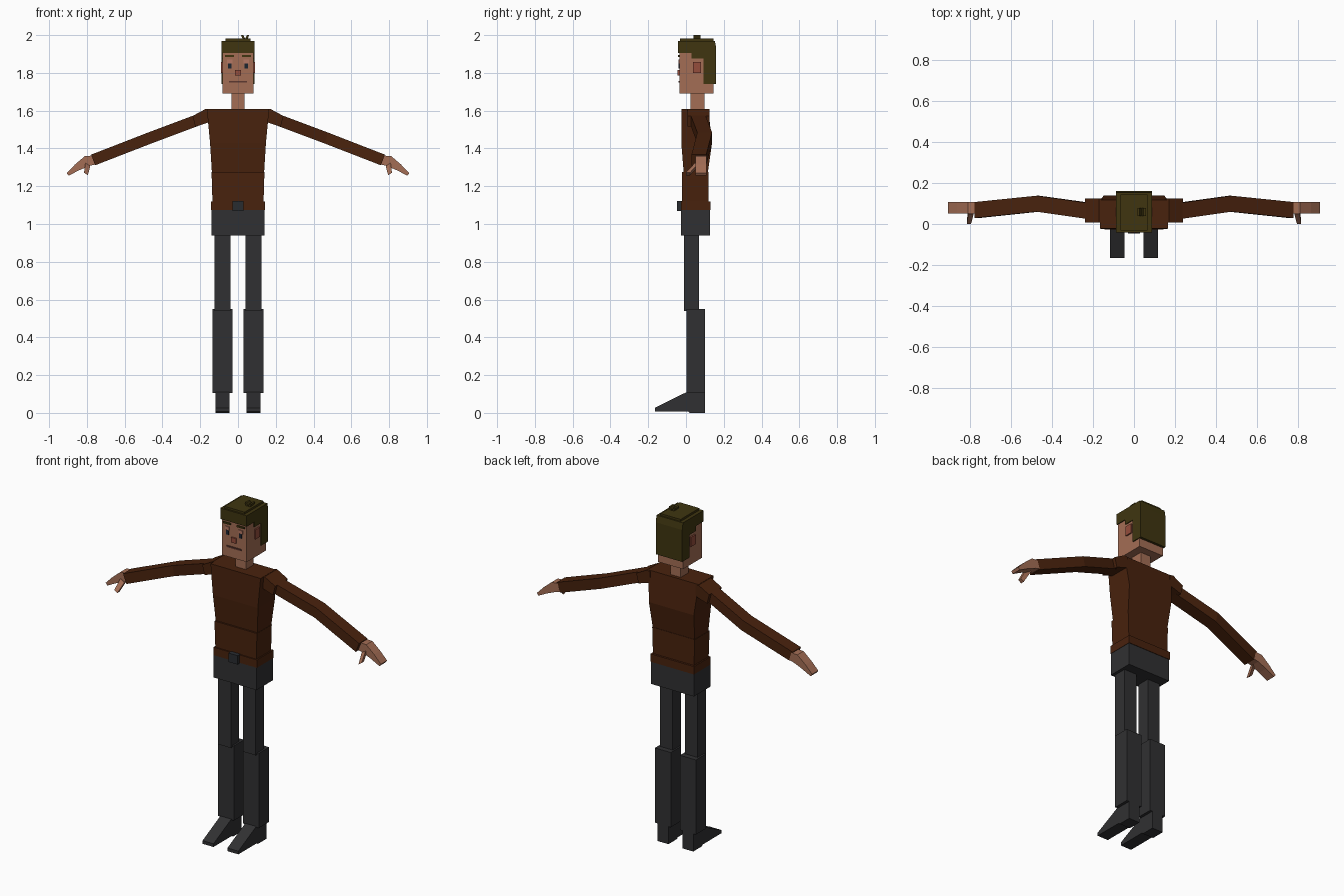
import bpy, bmesh
from mathutils import Vector

if "Cube" in bpy.data.objects:
    bpy.data.objects.remove(bpy.data.objects["Cube"])


def material(name, r, g, b):
    m = bpy.data.materials.new(name)
    m.diffuse_color = (r, g, b, 1)
    m.use_nodes = True
    m.node_tree.nodes["Principled BSDF"].inputs["Base Color"].default_value = m.diffuse_color
    return m


SKIN = material("skin", .37, .155, .09)
BLUSH = material("reddish skin", .30, .075, .045)
HAIR = material("olive brown hair", .05, .036, .005)
SHIRT = material("brown sweater", .066, .016, .004)
PANTS = material("charcoal trousers", .03, .03, .032)
BUCKLE = material("dark buckle", .022, .025, .03)
EYE = material("dark eye", .012, .018, .03)
LID = material("pink eyelid", .47, .19, .13)
MOUTH = material("mouth", .11, .04, .03)


def loft(name, mat, sections, mirror=False):
    """Join matching closed sections into a capped solid."""
    bm = bmesh.new()
    rings = [[bm.verts.new(p) for p in s] for s in sections]
    n = len(rings[0])
    for a, b in zip(rings, rings[1:]):
        for i in range(n):
            j = (i + 1) % n
            bm.faces.new((a[i], a[j], b[j], b[i]))
    bm.faces.new(rings[0][::-1])
    bm.faces.new(rings[-1])
    bmesh.ops.recalc_face_normals(bm, faces=bm.faces)
    me = bpy.data.meshes.new(name)
    bm.to_mesh(me)
    bm.free()
    me.materials.append(mat)
    ob = bpy.data.objects.new(name, me)
    bpy.context.collection.objects.link(ob)
    if mirror:
        ob.modifiers.new("mirror", 'MIRROR').use_mirror_merge = False
    return ob


def rect(z, x0, x1, y0, y1):
    return [(x0, y0, z), (x1, y0, z), (x1, y1, z), (x0, y1, z)]


def box(name, mat, x0, x1, y0, y1, z0, z1, mirror=False):
    return loft(name, mat, [rect(z0, x0, x1, y0, y1), rect(z1, x0, x1, y0, y1)], mirror)


def side_profile(name, mat, yz, x0, x1, mirror=False):
    return loft(name, mat, [[(x, y, z) for y, z in yz] for x in (x0, x1)], mirror)


def front_profile(name, mat, xz, y0, y1, mirror=False):
    return loft(name, mat, [[(x, y, z) for x, z in xz] for y in (y0, y1)], mirror)


def arm_ring(c, hy, up):
    c, up, side = Vector(c), Vector(up), Vector((0, hy, 0))
    return [c - side - up, c + side - up, c + side + up, c - side + up]


# Head and neck
box("neck", SKIN, -.034, .034, .025, .098, 1.59, 1.70)
box("head", SKIN, -.082, .082, -.035, .145, 1.69, 1.95)
box("ear", BLUSH, .078, .09, .036, .08, 1.80, 1.857, True)

# Hair cap with fringe and long back
side_profile("hair", HAIR, [(-.042, 1.905), (-.042, 1.97), (.153, 1.97), (.16, 1.93),
                            (.16, 1.74), (.093, 1.74), (.093, 1.875), (.03, 1.875),
                            (.03, 1.905)], -.087, .087)
box("hair_top", HAIR, -.066, .066, -.032, .145, 1.965, 1.982)
for i, (xa, xb) in enumerate(((.034, .022), (.042, .053))):
    loft(f"hair_tuft_{i}", HAIR, [rect(1.975, xa - .007, xa + .007, .04, .078),
                                  rect(2.0, xb - .006, xb + .006, .04, .078)])

# Face plates
box("eyebrow", HAIR, .02, .07, -.042, -.034, 1.885, 1.895, True)
box("eyelid", LID, .03, .058, -.040, -.034, 1.85, 1.87, True)
box("eye", EYE, .034, .052, -.041, -.034, 1.823, 1.85, True)
box("nose", BLUSH, -.016, .016, -.044, -.034, 1.785, 1.815)
box("mouth", MOUTH, -.048, .048, -.041, -.034, 1.748, 1.757)

# Torso
loft("chest", SHIRT, [rect(1.27, -.138, .138, -.012, .115),
                      rect(1.43, -.148, .148, -.025, .138),
                      rect(1.61, -.165, .165, -.023, .118)])
loft("waist", SHIRT, [rect(1.11, -.135, .135, -.02, .118),
                      rect(1.275, -.140, .140, -.022, .118)])
box("sweater_hem", SHIRT, -.143, .143, -.027, .13, 1.073, 1.12)
box("belt_buckle", BUCKLE, -.03, .03, -.047, -.02, 1.07, 1.123)
box("pelvis", PANTS, -.141, .141, -.027, .127, .94, 1.075)

# Arms
front_profile("shoulder", SHIRT, [(.15, 1.605), (.17, 1.61), (.24, 1.572), (.226, 1.515),
                                  (.15, 1.54)], .007, .125, True)
up = (.011, 0, .028)
loft("arm", SHIRT, [arm_ring((.22, .064, 1.548), .039, up),
                    arm_ring((.468, .099, 1.455), .039, (.006, 0, .030)),
                    arm_ring((.767, .068, 1.339), .039, up)], True)
front_profile("hand", SKIN, [(.755, 1.315), (.77, 1.362), (.81, 1.36), (.862, 1.316),
                             (.907, 1.27), (.897, 1.256), (.84, 1.285), (.785, 1.308)],
              .05, .108, True)
loft("thumb", SKIN, [arm_ring((.795, .058, 1.315), .011, (.013, 0, .008)),
                     arm_ring((.805, .01, 1.265), .011, (.010, 0, .007))], True)

# Legs and shoes
box("thigh", PANTS, .040, .124, -.01, .068, .54, .95, True)
box("shin", PANTS, .030, .135, .003, .10, .105, .55, True)
side_profile("shoe", PANTS, [(.10, 0), (.10, .11), (.003, .11), (-.165, .027),
                             (-.165, .008), (.012, .008), (.02, 0)], .046, .118, True)
